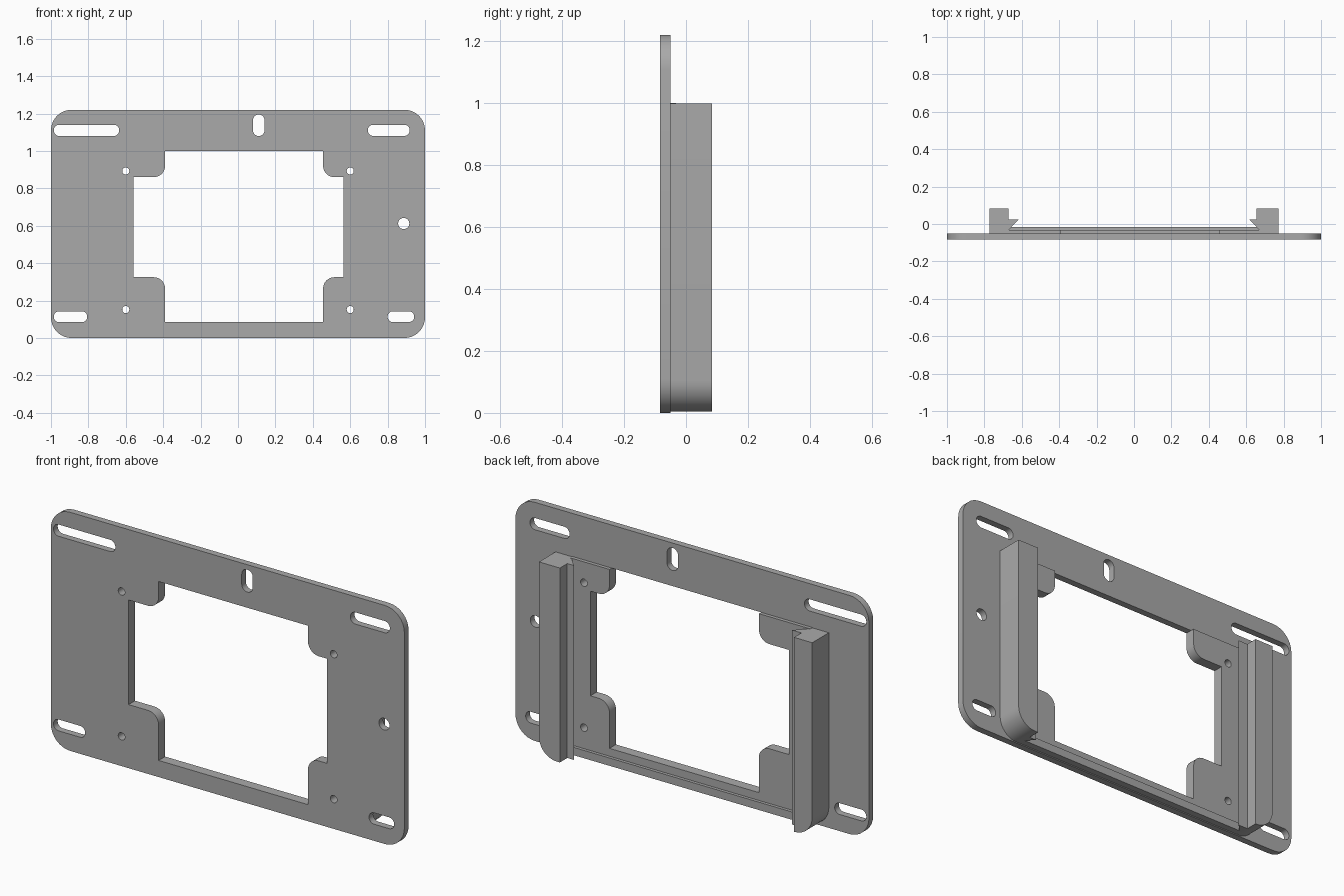
import bpy, bmesh, math
from mathutils import Vector

cube = bpy.data.objects.get("Cube")
if cube:
    bpy.data.objects.remove(cube, do_unlink=True)

grey = bpy.data.materials.new("mid grey")
grey.use_nodes = True
grey.diffuse_color = (0.4, 0.4, 0.4, 1)
grey.node_tree.nodes["Principled BSDF"].inputs["Base Color"].default_value = (0.4, 0.4, 0.4, 1)


def finish(name, mesh):
    obj = bpy.data.objects.new(name, mesh)
    bpy.context.collection.objects.link(obj)
    mesh.materials.clear()
    mesh.materials.append(grey)
    bpy.ops.object.select_all(action='DESELECT')
    obj.select_set(True)
    bpy.context.view_layer.objects.active = obj
    bpy.ops.object.shade_smooth_by_angle(angle=math.radians(30))
    return obj


def rounded(corners, steps=8):
    """Outline from (x, z, radius) corners with filleted right angles."""
    out = []
    for i, (x, z, r) in enumerate(corners):
        p = Vector((x, z))
        if r == 0:
            out.append(p)
            continue
        a = (Vector(corners[i - 1][:2]) - p).normalized() * r
        b = (Vector(corners[(i + 1) % len(corners)][:2]) - p).normalized() * r
        for s in range(steps + 1):
            t = math.pi / 2 * s / steps
            out.append(p + a * (1 - math.sin(t)) + b * (1 - math.cos(t)))
    return out


def box_outline(x0, x1, z0, z1, r):
    return rounded([(x0, z0, r), (x1, z0, r), (x1, z1, r), (x0, z1, r)])


def slot(x0, x1, z0, z1):
    return box_outline(x0, x1, z0, z1, min(x1 - x0, z1 - z0) / 2 - 0.0005)


def circle(x, z, r, n=24):
    return [Vector((x + r * math.cos(math.tau * i / n), z + r * math.sin(math.tau * i / n)))
            for i in range(n)]


def sheet(name, outlines, y0, y1):
    """Flat part between y0 and y1; inner outlines become holes."""
    curve = bpy.data.curves.new(name, 'CURVE')
    curve.dimensions = '2D'
    curve.fill_mode = 'BOTH'
    curve.extrude = (y1 - y0) / 2
    for pts in outlines:
        sp = curve.splines.new('POLY')
        sp.points.add(len(pts) - 1)
        for q, p in zip(sp.points, pts):
            q.co = (p.x, p.y, 0, 1)
        sp.use_cyclic_u = True
    tmp = bpy.data.objects.new(name + " helper", curve)
    bpy.context.collection.objects.link(tmp)
    bpy.context.view_layer.update()
    mesh = bpy.data.meshes.new_from_object(tmp.evaluated_get(bpy.context.evaluated_depsgraph_get()))
    bpy.data.objects.remove(tmp, do_unlink=True)
    bm = bmesh.new()
    bm.from_mesh(mesh)
    bmesh.ops.remove_doubles(bm, verts=bm.verts, dist=0.00005)
    for v in bm.verts:
        v.co = (v.co.x, (y0 + y1) / 2 - v.co.z, v.co.y)
    bmesh.ops.recalc_face_normals(bm, faces=bm.faces)
    bm.to_mesh(mesh)
    bm.free()
    return finish(name, mesh)


def prism(name, profile, z0, z1, round_edge=0, side=1):
    """Extrude an (x, y) profile upwards; optionally round the outer lower edge."""
    bm = bmesh.new()
    base = bm.faces.new([bm.verts.new((x * side, y, z0)) for x, y in profile])
    ext = bmesh.ops.extrude_face_region(bm, geom=[base])
    bmesh.ops.translate(bm, vec=(0, 0, z1 - z0),
                        verts=[g for g in ext["geom"] if isinstance(g, bmesh.types.BMVert)])
    bmesh.ops.recalc_face_normals(bm, faces=bm.faces)
    if round_edge:
        outer = max(x for x, y in profile) - 0.001
        edges = [e for e in bm.edges
                 if all(v.co.x * side > outer and v.co.z < z0 + 0.001 for v in e.verts)]
        bmesh.ops.bevel(bm, geom=edges, offset=round_edge, segments=10,
                        profile=0.5, affect='EDGES')
    mesh = bpy.data.meshes.new(name)
    bm.to_mesh(mesh)
    bm.free()
    return finish(name, mesh)


# Opening shared by the plate and the raised pad, from top right to top left
F = 0.06
opening = [(0.455, 1.0, 0), (0.455, 0.86, F), (0.563, 0.86, 0), (0.563, 0.325, 0),
           (0.455, 0.325, F), (0.455, 0.085, 0), (-0.39, 0.085, 0), (-0.39, 0.325, F),
           (-0.56, 0.325, 0), (-0.56, 0.86, 0), (-0.39, 0.86, F), (-0.39, 1.0, 0)]
screw_holes = [circle(x, z, 0.019) for x in (-0.6, 0.6) for z in (0.152, 0.893)]

# Mounting plate with slots and holes
sheet("mounting_plate", [
    box_outline(-1, 1, 0, 1.22, 0.11),
    rounded(opening),
    slot(-0.985, -0.635, 1.08, 1.14),
    slot(0.694, 0.918, 1.08, 1.14),
    slot(-0.985, -0.806, 0.085, 0.143),
    slot(0.80, 0.942, 0.085, 0.143),
    slot(0.08, 0.142, 1.08, 1.195),
    circle(0.886, 0.612, 0.03),
] + screw_holes, -0.084, -0.05)

# Thin raised pad between the rails, open at the top
pad = [(-0.68, 1.0, 0), (-0.68, 0.005, 0), (0.68, 0.005, 0), (0.68, 1.0, 0)] + opening
sheet("raised_pad", [rounded(pad)] + screw_holes, -0.05, -0.032)

# Low stop ridge along the bottom
prism("bottom_stop", [(-0.67, -0.032), (0.67, -0.032), (0.655, -0.016), (-0.655, -0.016)],
      0.005, 0.045)

# Undercut guide rails with a rounded lower outer corner
for name, side, wall in (("left_rail", 1, 0.655), ("right_rail", -1, 0.67)):
    prism(name, [(0.773, -0.05), (0.773, 0.084), (wall, 0.084), (wall, 0.024),
                 (0.617, 0.024), (0.67, -0.032), (0.67, -0.05)],
          0.004, 0.998, round_edge=0.1, side=side)
